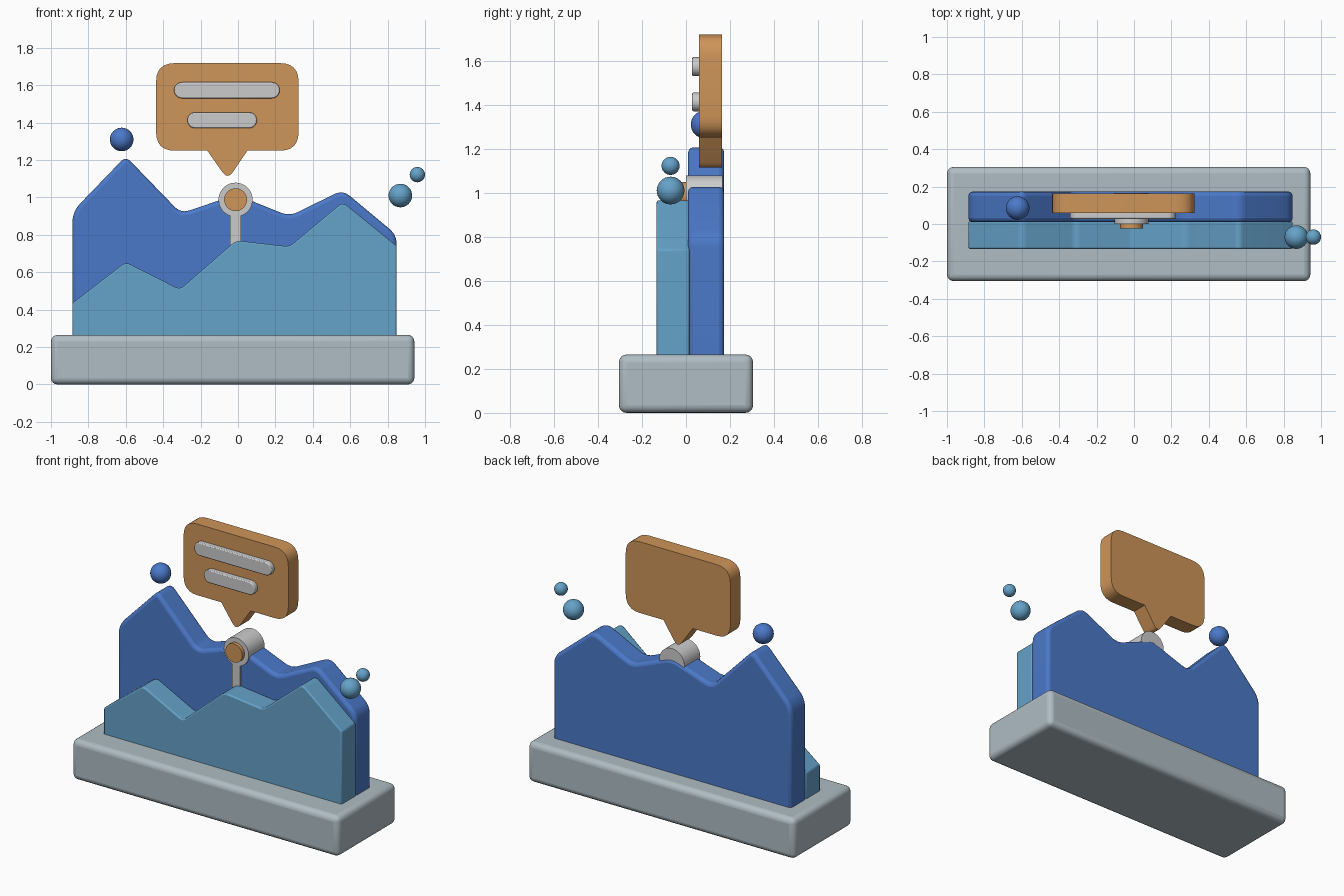
import bpy, bmesh, math
from mathutils import Vector

if "Cube" in bpy.data.objects:
    bpy.data.objects.remove(bpy.data.objects["Cube"])


def material(name, rgb):
    m = bpy.data.materials.new(name)
    m.diffuse_color = (*rgb, 1)
    m.use_nodes = True
    m.node_tree.nodes["Principled BSDF"].inputs["Base Color"].default_value = m.diffuse_color
    return m


BLUE = material("deep_blue", (0.07, 0.19, 0.58))
SKY = material("sky_blue", (0.13, 0.36, 0.58))
ORANGE = material("orange", (0.62, 0.30, 0.10))
STONE = material("pale_grey", (0.43, 0.51, 0.55))


def finish(bm, name, mat=None, bevel=0, segments=3):
    bmesh.ops.recalc_face_normals(bm, faces=bm.faces)
    me = bpy.data.meshes.new(name)
    bm.to_mesh(me)
    bm.free()
    ob = bpy.data.objects.new(name, me)
    bpy.context.collection.objects.link(ob)
    if mat:
        me.materials.append(mat)
    if bevel:
        mod = ob.modifiers.new("soft_edges", 'BEVEL')
        mod.width = bevel
        mod.segments = segments
        mod.limit_method = 'ANGLE'
        mod.angle_limit = math.radians(40)
        mod.use_clamp_overlap = False
    bpy.ops.object.select_all(action='DESELECT')
    ob.select_set(True)
    bpy.context.view_layer.objects.active = ob
    bpy.ops.object.shade_smooth_by_angle(angle=math.radians(35))
    return ob


def rounded(points, n=6):
    """Round each (x, z, cut) corner with a small curve."""
    out = []
    for i, (x, z, cut) in enumerate(points):
        p = Vector((x, z))
        if cut == 0:
            out.append(p)
            continue
        a, b = (Vector(points[j % len(points)][:2]) for j in (i - 1, i + 1))
        a = p + (a - p).normalized() * cut
        b = p + (b - p).normalized() * cut
        for k in range(n + 1):
            t = k / n
            out.append(a * (1 - t) ** 2 + p * (2 * t * (1 - t)) + b * t * t)
    return out


def slab(name, outline, y0, y1, mat=None, bevel=0, segments=3):
    """Extrude an x-z outline from y0 back to y1."""
    bm = bmesh.new()
    face = bm.faces.new([bm.verts.new((p[0], y0, p[1])) for p in outline])
    ext = bmesh.ops.extrude_face_region(bm, geom=[face])
    verts = [v for v in ext['geom'] if isinstance(v, bmesh.types.BMVert)]
    bmesh.ops.translate(bm, verts=verts, vec=(0, y1 - y0, 0))
    return finish(bm, name, mat, bevel, segments)


def circle(x, z, r, n=48):
    return [(x + r * math.cos(2 * math.pi * i / n),
             z + r * math.sin(2 * math.pi * i / n)) for i in range(n)]


def pill(x0, x1, z0, z1, n=12):
    r, z = (z1 - z0) / 2, (z0 + z1) / 2
    pts = []
    for cx, start in ((x1 - r, -math.pi / 2), (x0 + r, math.pi / 2)):
        for i in range(n + 1):
            a = start + math.pi * i / n
            pts.append((cx + r * math.cos(a), z + r * math.sin(a)))
    return pts


def ball(name, loc, r, mat):
    bm = bmesh.new()
    bmesh.ops.create_uvsphere(bm, u_segments=32, v_segments=16, radius=r)
    bmesh.ops.translate(bm, verts=bm.verts, vec=loc)
    finish(bm, name, mat)


# Plinth
slab("base", [(-1, 0), (0.943, 0), (0.943, 0.265), (-1, 0.265)],
     -0.305, 0.305, STONE, 0.035, 4)

# Rear area chart
slab("rear_area", rounded([
    (-0.885, 0.2, 0), (-0.885, 0.925, 0.06), (-0.6, 1.22, 0.04),
    (-0.305, 0.915, 0.05), (-0.01, 1.015, 0.05), (0.275, 0.9, 0.05),
    (0.56, 1.04, 0.05), (0.848, 0.8, 0.05), (0.848, 0.2, 0)]),
    0.01, 0.173, BLUE, 0.022)

# Front area chart
slab("front_area", rounded([
    (-0.885, 0.2, 0), (-0.885, 0.435, 0), (-0.6, 0.655, 0.03),
    (-0.31, 0.508, 0.03), (-0.01, 0.77, 0.03), (0.275, 0.737, 0.03),
    (0.56, 0.975, 0.03), (0.848, 0.742, 0), (0.848, 0.2, 0)]),
    -0.133, 0.015, SKY, 0.008, 2)

# Speech bubble with tail and two text bars
R = 0.1
slab("speech_bubble", rounded([
    (-0.438, 1.25, R), (-0.438, 1.718, R), (0.324, 1.718, R),
    (0.324, 1.25, R), (0.05, 1.25, 0), (-0.055, 1.095, 0.05),
    (-0.164, 1.25, 0)]), 0.06, 0.164, ORANGE)
slab("long_bar", pill(-0.342, 0.223, 1.53, 1.616), 0.028, 0.08, bevel=0.006, segments=2)
slab("short_bar", pill(-0.271, 0.101, 1.37, 1.455), 0.028, 0.08, bevel=0.006, segments=2)

# Marker: grey drum, orange button, stem
slab("marker_drum", circle(-0.013, 0.988, 0.091), 0.0, 0.165)
slab("marker_button", circle(-0.013, 0.988, 0.061), -0.025, 0.03, ORANGE)
slab("marker_stem", [(-0.042, 0.6), (0.016, 0.6), (0.016, 0.95), (-0.042, 0.95)],
     0.0, 0.05)

# Floating dots
ball("blue_dot", (-0.622, 0.085, 1.31), 0.063, BLUE)
ball("sky_dot_large", (0.868, -0.07, 1.01), 0.063, SKY)
ball("sky_dot_small", (0.959, -0.07, 1.122), 0.041, SKY)
